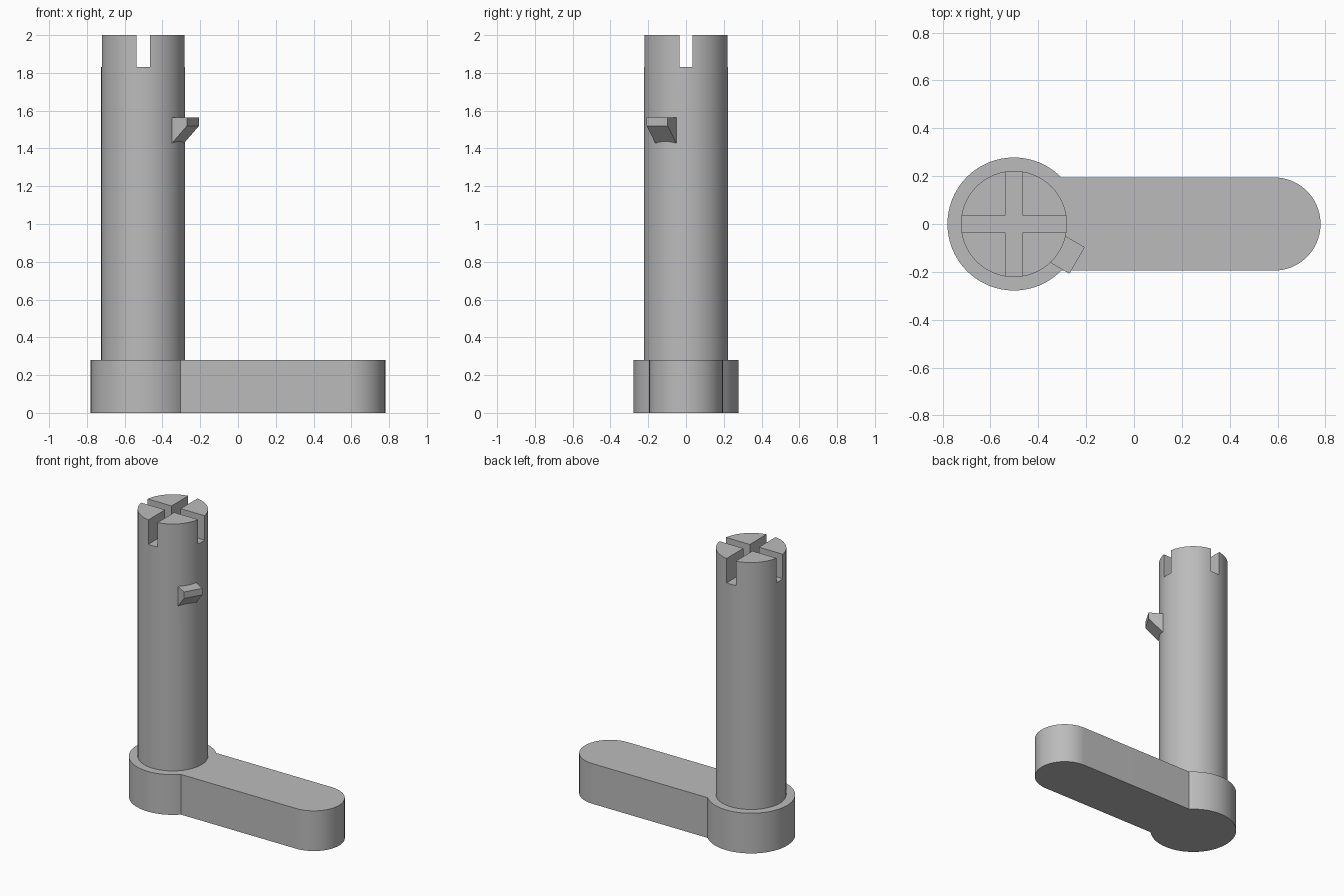
import bpy, bmesh
from math import sin, cos, asin, pi, radians
from mathutils import Matrix, Vector

if "Cube" in bpy.data.objects:
    bpy.data.objects.remove(bpy.data.objects["Cube"])

grey = bpy.data.materials.new("plain grey")
grey.use_nodes = True
colour = (0.5, 0.5, 0.5, 1)
grey.diffuse_color = colour
grey.node_tree.nodes["Principled BSDF"].inputs["Base Color"].default_value = colour

HUB = Vector((-0.502, 0, 0))
HUB_R, ARM_R, ARM_X = 0.278, 0.195, 0.585
SHAFT_R, BASE_H, TOP = 0.222, 0.28, 2.0
SLOT_W, SLOT_Z = 0.07, 1.83


def prism(name, points, direction):
    """Extrude a flat outline along a vector."""
    bm = bmesh.new()
    face = bm.faces.new([bm.verts.new(p) for p in points])
    new = bmesh.ops.extrude_face_region(bm, geom=[face])["geom"]
    bmesh.ops.translate(bm, vec=direction,
                        verts=[v for v in new if isinstance(v, bmesh.types.BMVert)])
    bmesh.ops.recalc_face_normals(bm, faces=bm.faces)
    mesh = bpy.data.meshes.new(name)
    bm.to_mesh(mesh)
    bm.free()
    mesh.materials.append(grey)
    obj = bpy.data.objects.new(name, mesh)
    bpy.context.collection.objects.link(obj)
    return obj


def arc(centre_x, radius, start, end, steps, z=0):
    angles = [start + (end - start) * i / steps for i in range(steps + 1)]
    return [(centre_x + radius * cos(a), radius * sin(a), z) for a in angles]


def activate(obj):
    bpy.ops.object.select_all(action="DESELECT")
    obj.select_set(True)
    bpy.context.view_layer.objects.active = obj


def combine(obj, tool, operation):
    mod = obj.modifiers.new(operation, "BOOLEAN")
    mod.operation, mod.object, mod.solver = operation, tool, "EXACT"
    activate(obj)
    bpy.ops.object.modifier_apply(modifier=mod.name)
    bpy.data.objects.remove(tool)


# Crank base: round hub flowing into a round-ended arm
join = asin(ARM_R / HUB_R)
outline = arc(HUB.x, HUB_R, join, 2 * pi - join, 72)
outline += arc(ARM_X, ARM_R, -pi / 2, pi / 2, 40)
base = prism("crank_base", outline, (0, 0, BASE_H))

# Upright shaft
shaft = prism("shaft", arc(HUB.x, SHAFT_R, 0, 2 * pi, 96, BASE_H)[:-1],
              (0, 0, TOP - BASE_H))

# Side lug with a sloping underside, united with the shaft
turn = Matrix.Translation(HUB) @ Matrix.Rotation(radians(-30), 4, "Z")
side = [(0.17, 1.385), (0.305, 1.52), (0.305, 1.565), (0.17, 1.565)]
half = 0.064
lug = prism("lug", [turn @ Vector((r, -half, z)) for r, z in side],
            turn.to_3x3() @ Vector((0, 2 * half, 0)))
combine(shaft, lug, "UNION")

# Crossed slots in the shaft top
for angle in (0, pi / 2):
    spin = Matrix.Translation(HUB) @ Matrix.Rotation(angle, 4, "Z")
    w = SLOT_W / 2
    corners = [(-0.4, -w), (0.4, -w), (0.4, w), (-0.4, w)]
    slot = prism("slot_cutter", [spin @ Vector((x, y, SLOT_Z)) for x, y in corners],
                 (0, 0, 0.3))
    combine(shaft, slot, "DIFFERENCE")

for obj in (base, shaft):
    activate(obj)
    bpy.ops.object.shade_smooth_by_angle(angle=radians(25))
